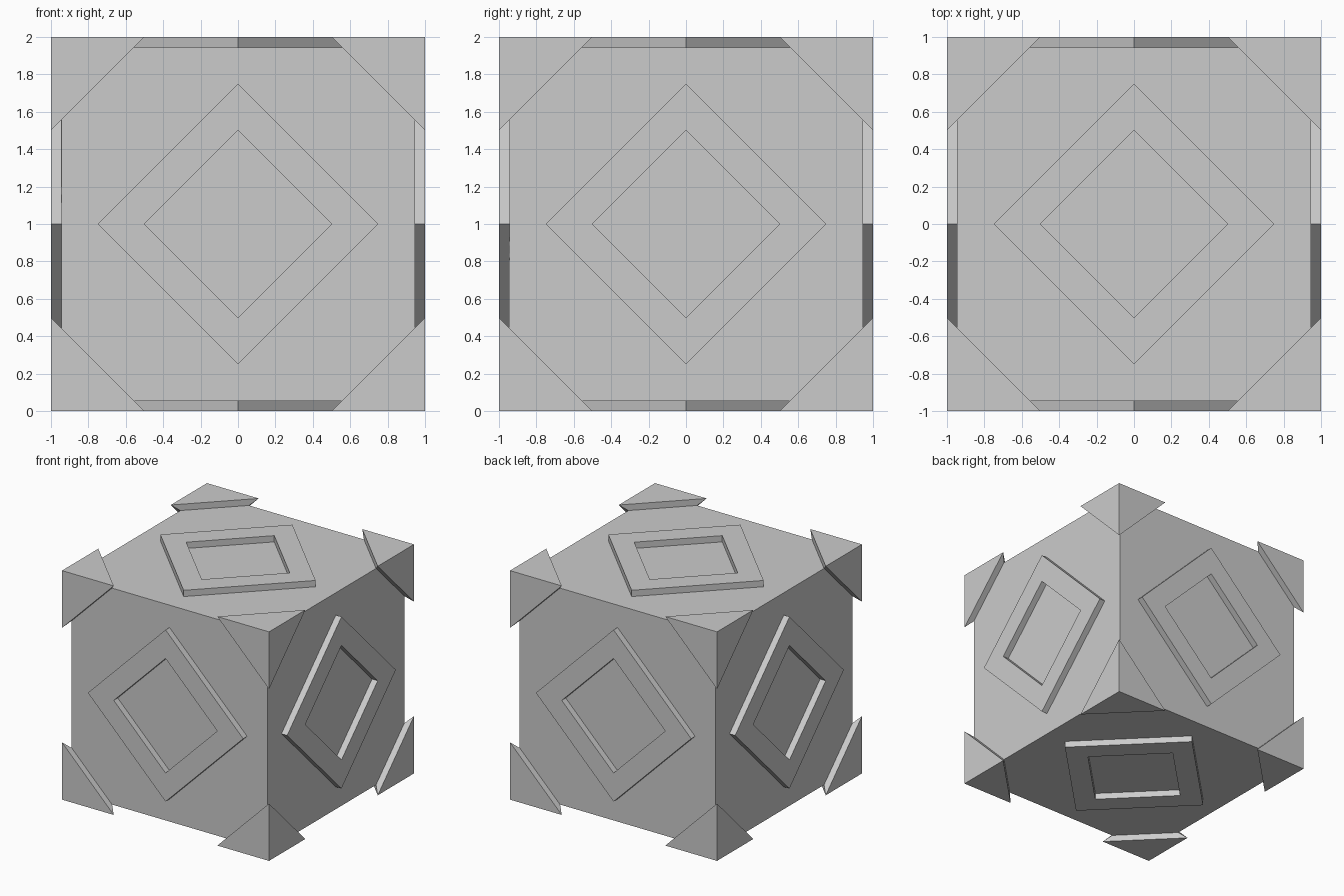
import bpy, bmesh
from math import pi, sin, cos
from mathutils import Matrix

if "Cube" in bpy.data.objects:
    bpy.data.objects.remove(bpy.data.objects["Cube"])

FLOOR, TOP = 0.945, 1.2      # groove floor and cutter top, measured from cube centre


def diamond(bm, r, z):
    return [bm.verts.new((r * cos(i * pi / 2), r * sin(i * pi / 2), z)) for i in range(4)]


def bridge(bm, a, b):
    for i in range(4):
        j = (i + 1) % 4
        bm.faces.new((a[i], a[j], b[j], b[i]))


def groove_cutter(name, rot):
    """Diamond frame outside the raised ring, plus a diamond plug inside it."""
    bm = bmesh.new()
    loops = [diamond(bm, r, z) for r, z in
             ((1.5, FLOOR), (1.5, TOP), (0.75, TOP), (0.75, FLOOR))]
    for k in range(4):
        bridge(bm, loops[k], loops[(k + 1) % 4])
    low, high = diamond(bm, 0.5, FLOOR), diamond(bm, 0.5, TOP)
    bridge(bm, low, high)
    bm.faces.new(low[::-1])
    bm.faces.new(high)
    bmesh.ops.recalc_face_normals(bm, faces=bm.faces)
    bm.transform(Matrix.Translation((0, 0, 1)) @ rot)
    me = bpy.data.meshes.new(name)
    bm.to_mesh(me)
    bm.free()
    ob = bpy.data.objects.new(name, me)
    bpy.context.collection.objects.link(ob)
    ob.hide_render = True
    return ob


# Solid crate block
bpy.ops.mesh.primitive_cube_add(size=2, location=(0, 0, 1))
crate = bpy.context.object
crate.name = "crate_body"

# Carve all six faces, leaving corner guards and diamond rings
rotations = [Matrix.Rotation(i * pi / 2, 4, 'X') for i in range(4)]
rotations += [Matrix.Rotation(s * pi / 2, 4, 'Y') for s in (1, -1)]
for i, rot in enumerate(rotations):
    cutter = groove_cutter(f"groove_cutter_{i}", rot)
    mod = crate.modifiers.new("groove", 'BOOLEAN')
    mod.operation = 'DIFFERENCE'
    mod.solver = 'EXACT'
    mod.object = cutter
    bpy.context.view_layer.objects.active = crate
    bpy.ops.object.modifier_apply(modifier=mod.name)
    bpy.data.objects.remove(cutter)
